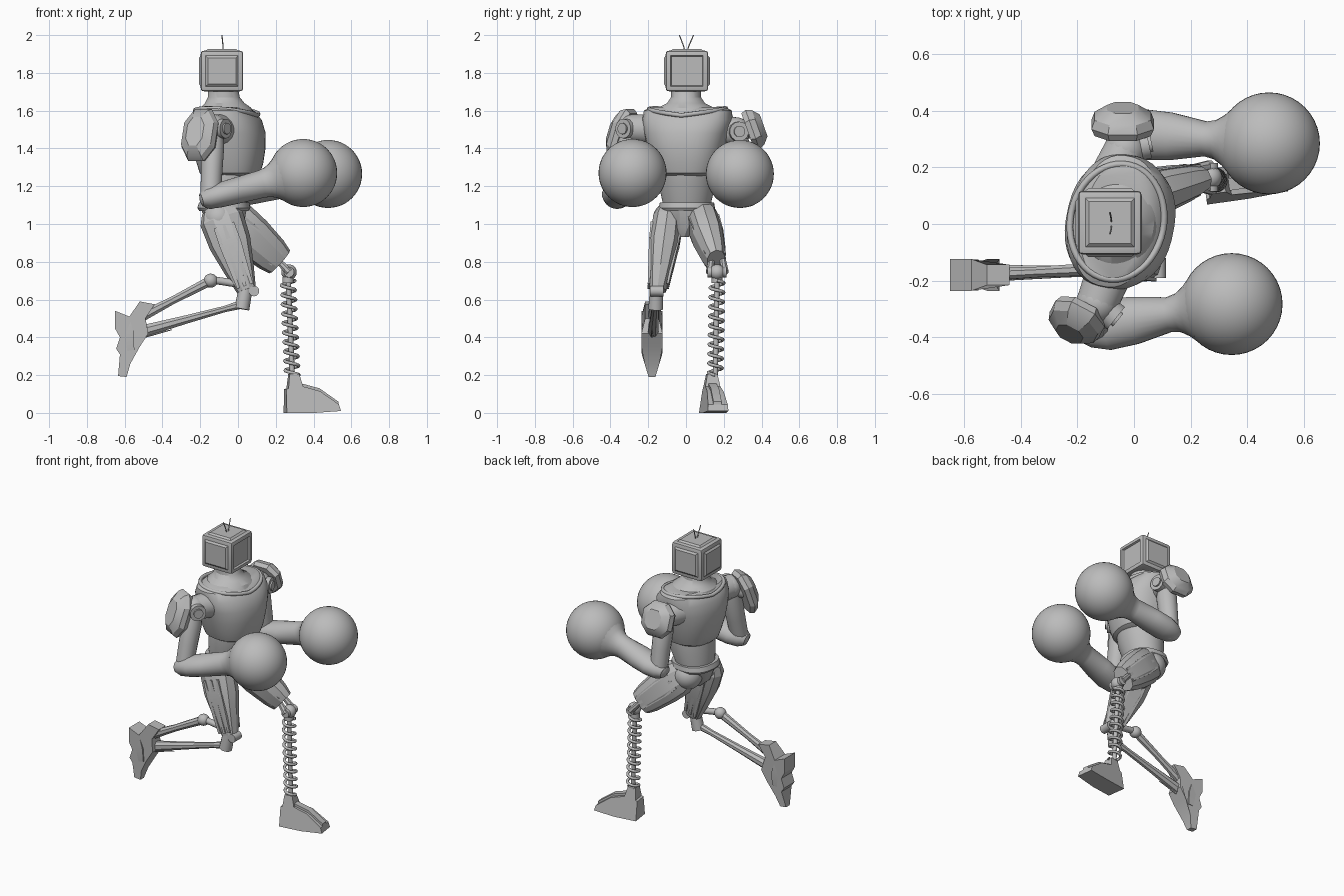
import bpy, bmesh, math
from mathutils import Vector, Matrix

if "Cube" in bpy.data.objects:
    bpy.data.objects.remove(bpy.data.objects["Cube"], do_unlink=True)

grey = bpy.data.materials.new("plain grey")
grey.use_nodes = True
grey.diffuse_color = (0.5, 0.5, 0.5, 1)
grey.node_tree.nodes["Principled BSDF"].inputs["Base Color"].default_value = (0.5, 0.5, 0.5, 1)


def finish(name, bm, angle=30):
    bmesh.ops.recalc_face_normals(bm, faces=bm.faces)
    mesh = bpy.data.meshes.new(name)
    bm.to_mesh(mesh)
    bm.free()
    mesh.materials.append(grey)
    ob = bpy.data.objects.new(name, mesh)
    bpy.context.collection.objects.link(ob)
    bpy.ops.object.select_all(action='DESELECT')
    ob.select_set(True)
    bpy.context.view_layer.objects.active = ob
    bpy.ops.object.shade_smooth_by_angle(angle=math.radians(angle))
    return ob


def loft(name, rings, n, power=1.0, angle=30):
    """Skin over rings of (centre, half axis u, half axis v)."""
    bm = bmesh.new()
    loops = []
    for c, u, v in rings:
        loop = []
        for i in range(n):
            a = 2 * math.pi * (i + 0.5) / n
            cu, sv = math.cos(a), math.sin(a)
            cu = math.copysign(abs(cu) ** power, cu)
            sv = math.copysign(abs(sv) ** power, sv)
            loop.append(bm.verts.new(c + u * cu + v * sv))
        loops.append(loop)
    for p, q in zip(loops, loops[1:]):
        for i in range(n):
            j = (i + 1) % n
            bm.faces.new((p[i], p[j], q[j], q[i]))
    bm.faces.new(loops[0])
    bm.faces.new(loops[-1])
    return finish(name, bm, angle)


def body(name, rings, yaw=0, n=40, power=0.85):
    """Upright loft from (z, x min, x max, y centre, y half width)."""
    rot = Matrix.Rotation(yaw, 3, 'Z')
    return loft(name, [(Vector(((x0 + x1) / 2, cy, z)), rot @ Vector(((x1 - x0) / 2, 0, 0)),
                        rot @ Vector((0, ry, 0))) for z, x0, x1, cy, ry in rings], n, power)


def limb(name, a, b, prof, n=20, side=(0, 1, 0), power=1.0, angle=30):
    """Loft from a to b with (t, half width along side, half height)."""
    a, b = Vector(a), Vector(b)
    d = (b - a).normalized()
    v = d.cross(Vector(side)).normalized()
    u = v.cross(d)
    return loft(name, [(a.lerp(b, t), u * w, v * h) for t, w, h in prof], n, power, angle)


def rod(name, a, b, r, r2=None, n=14):
    s = (0, 1, 0) if abs(a[1] - b[1]) < max(abs(a[0] - b[0]), abs(a[2] - b[2])) else (1, 0, 0)
    e = r if r2 is None else r2
    return limb(name, a, b, [(0, r, r), (1, e, e)], n, s)


def ball(name, c, r):
    bm = bmesh.new()
    bmesh.ops.create_uvsphere(bm, u_segments=40, v_segments=24, radius=r,
                              matrix=Matrix.Translation(c))
    return finish(name, bm)


def tube(name, pts, r, closed=False):
    cu = bpy.data.curves.new(name, 'CURVE')
    cu.dimensions = '3D'
    cu.bevel_depth, cu.bevel_resolution = r, 2
    sp = cu.splines.new('POLY')
    sp.points.add(len(pts) - 1)
    for p, q in zip(sp.points, pts):
        p.co = (*q, 1)
    sp.use_cyclic_u = closed
    tmp = bpy.data.objects.new(name, cu)
    bm = bmesh.new()
    bpy.context.collection.objects.link(tmp)
    bpy.context.view_layer.update()
    bm.from_mesh(tmp.evaluated_get(bpy.context.evaluated_depsgraph_get()).to_mesh())
    bpy.data.objects.remove(tmp, do_unlink=True)
    return finish(name, bm, 60)


def prism(name, pts, cy, width, yaw=0):
    """Side outline in x and z, thickened to +-width(x, z), turned about its first point."""
    bm = bmesh.new()
    sides = [[bm.verts.new((x, cy + s * width(x, z), z)) for x, z in pts] for s in (-1, 1)]
    for f in sides:
        bm.faces.new(f)
    for i in range(len(pts)):
        j = (i + 1) % len(pts)
        bm.faces.new((sides[0][i], sides[0][j], sides[1][j], sides[1][i]))
    bmesh.ops.rotate(bm, verts=bm.verts, cent=(pts[0][0], cy, 0), matrix=Matrix.Rotation(yaw, 3, 'Z'))
    return finish(name, bm, 20)


# Head: bevelled box, sunken screen in front, raised panels on the other sides
bm = bmesh.new()
bmesh.ops.create_cube(bm, size=1, matrix=Matrix.Translation((-0.085, 0.005, 1.81))
                      @ Matrix.Diagonal((0.225, 0.225, 0.215, 1)))
bmesh.ops.bevel(bm, geom=bm.edges[:], offset=0.018, segments=2, affect='EDGES', profile=0.6)
bm.normal_update()
for f in [f for f in bm.faces if f.calc_area() > 0.02 and f.normal.z > -0.5]:
    front = f.normal.x > 0.5
    bmesh.ops.inset_individual(bm, faces=[f], thickness=0.012, depth=0)
    bmesh.ops.inset_individual(bm, faces=[f], thickness=0.006 if front else 0.016,
                               depth=-0.012 if front else 0.01)
finish("head", bm)
for y in (-0.035, 0.04):
    tube("antenna", [(-0.08, y * 0.1, 1.91), (-0.08, y * 0.45, 1.95), (-0.085, y, 2.0)], 0.003)

# Neck and torso
body("neck", [(1.72, -0.16, 0.0, 0, 0.078), (1.67, -0.16, 0.01, 0, 0.08), (1.64, -0.175, 0.035, 0, 0.1),
              (1.615, -0.2, 0.07, 0, 0.15), (1.57, -0.21, 0.09, 0, 0.19)], -0.15, power=1)
yaw = -0.2
body("chest", [(1.25, -0.18, 0.08, 0.005, 0.13), (1.27, -0.2, 0.115, 0.005, 0.165),
               (1.32, -0.215, 0.13, 0.005, 0.185), (1.4, -0.235, 0.142, 0.005, 0.205),
               (1.48, -0.24, 0.142, 0.005, 0.225), (1.55, -0.23, 0.12, 0.008, 0.24),
               (1.6, -0.205, 0.075, 0.01, 0.235), (1.62, -0.18, 0.04, 0.01, 0.2)], yaw)
collar = []
for i in range(48):
    a = 2 * math.pi * i / 48
    p = Matrix.Rotation(yaw, 3, 'Z') @ Vector((0.165 * math.cos(a), 0.205 * math.sin(a), 0))
    collar.append(p + Vector((-0.06, 0.008, 1.585 + 0.025 * abs(math.sin(a)) - 0.01 * math.cos(a))))
tube("collar_ridge", collar, 0.012, True)
body("abdomen", [(1.06, -0.19, 0.035, 0.005, 0.125), (1.12, -0.19, 0.05, 0.005, 0.13),
                 (1.2, -0.19, 0.085, 0.005, 0.148), (1.29, -0.18, 0.1, 0.005, 0.15)], -0.1, power=1)
body("belt", [(1.07, -0.205, 0.055, 0.005, 0.14), (1.085, -0.215, 0.065, 0.005, 0.148),
              (1.115, -0.205, 0.06, 0.005, 0.143)], -0.1)
body("pelvis", [(0.93, -0.1, 0.0, -0.02, 0.035), (0.98, -0.16, 0.03, -0.01, 0.065),
                (1.08, -0.2, 0.05, 0.005, 0.132)], 0, 12, 0.9)

# Arms: shoulder, shoulder pad, upper arm, forearm and round fist
arms = {
    "right": dict(sh=(-0.13, -0.28, 1.505), el=(-0.145, -0.365, 1.14), fist=(0.345, -0.283, 1.27),
                  pad=(-0.2, -0.335, 1.47), out=(-0.42, -0.8, 0.3), size=(0.105, 0.155), disc=(0.75, -0.6, 0)),
    "left": dict(sh=(-0.03, 0.265, 1.49), el=(-0.02, 0.32, 1.15), fist=(0.477, 0.285, 1.265),
                 pad=(-0.04, 0.35, 1.5), out=(0, 0.9, 0.32), size=(0.118, 0.118), disc=(0.95, 0.2, 0)),
}
for s, d in arms.items():
    sh, el, pad = Vector(d["sh"]), Vector(d["el"]), Vector(d["pad"])
    out, disc = Vector(d["out"]).normalized(), Vector(d["disc"]).normalized()
    w, h = d["size"]
    inner = Vector((-0.08, 0.15 if s == "left" else -0.15, 1.5))
    rod(s + "_shoulder_block", inner, sh, 0.085, 0.075, 16)
    ball(s + "_shoulder", sh, 0.075)
    rod(s + "_shoulder_disc", sh, sh + disc * 0.085, 0.052)
    rod(s + "_shoulder_cap", sh, sh + disc * 0.095, 0.03)
    rod(s + "_pad_mount", sh, pad, 0.045)
    limb(s + "_shoulder_pad", pad - out * 0.025, pad + out * 0.065,
         [(0, w * 0.9, h * 0.9), (0.3, w, h), (0.65, w * 0.9, h * 0.88), (1, w * 0.5, h * 0.55)],
         8, out.cross(Vector((0, 0, 1))), 0.85)
    limb(s + "_upper_arm", sh, el, [(0, 0.05, 0.05), (0.25, 0.066, 0.062), (0.6, 0.062, 0.058),
                                   (1, 0.055, 0.055)], 16)
    ball(s + "_elbow", el, 0.06)
    limb(s + "_forearm", el, d["fist"],
         [(-0.1, 0.045, 0.035), (-0.03, 0.07, 0.058), (0.1, 0.09, 0.066), (0.3, 0.085, 0.07), (0.55, 0.062, 0.074),
          (0.62, 0.07, 0.08), (0.68, 0.09, 0.095), (0.74, 0.12, 0.12)], 24)
    ball(s + "_fist", d["fist"], 0.18)

# Thighs: faceted shells with raised lengthwise strips
thighs = {
    "right": ((-0.105, -0.09, 1.08), (0.045, -0.15, 0.65),
              [(0, 0.055, 0.09), (0.12, 0.078, 0.118), (0.42, 0.085, 0.112), (0.75, 0.065, 0.08), (1, 0.045, 0.052)]),
    "left": ((-0.07, 0.075, 1.06), (0.22, 0.16, 0.80),
             [(0, 0.06, 0.09), (0.2, 0.085, 0.118), (0.5, 0.085, 0.115), (0.85, 0.066, 0.098), (1, 0.05, 0.082)]),
}
for s, (a, b, prof) in thighs.items():
    limb(s + "_thigh", a, b, prof, 10, power=0.85, angle=20)
    a, b = Vector(a), Vector(b)
    v = (b - a).normalized().cross(Vector((0, 1, 0))).normalized()
    for sy in (-1, 1):
        for k in (-0.45, 0.0, 0.45):
            p = a.lerp(b, 0.2) + Vector((0, sy * 0.079, 0)) + v * k * 0.11
            q = a.lerp(b, 0.95) + Vector((0, sy * 0.05, 0)) + v * k * 0.08
            limb(s + "_thigh_strip", p, q, [(0, 0.008, 0.01), (0.3, 0.014, 0.019), (1, 0.008, 0.012)], 4)

# Right knee, two strut shin and trailing foot
ball("right_hip", (-0.1, -0.09, 1.03), 0.085)
rod("right_knee_post", (0.045, -0.155, 0.68), (0.02, -0.16, 0.55), 0.036, 0.04)
rod("right_knee_axle", (0.085, -0.19, 0.645), (0.085, -0.12, 0.645), 0.028)
limb("right_lower_strut", (0.04, -0.16, 0.58), (-0.53, -0.175, 0.425),
     [(0, 0.024, 0.026), (0.2, 0.02, 0.018), (0.55, 0.024, 0.024), (1, 0.032, 0.036)], 8)
rod("right_upper_link", (0.05, -0.155, 0.675), (-0.14, -0.16, 0.705), 0.02)
ball("right_strut_joint", (-0.145, -0.16, 0.7), 0.037)
limb("right_upper_strut", (-0.145, -0.16, 0.7), (-0.55, -0.18, 0.49),
     [(0, 0.024, 0.028), (0.5, 0.02, 0.022), (1, 0.026, 0.032)], 8)
prism("right_foot", [(-0.65, 0.54), (-0.575, 0.51), (-0.52, 0.59), (-0.44, 0.575), (-0.49, 0.5), (-0.475, 0.42),
                     (-0.52, 0.35), (-0.57, 0.26), (-0.59, 0.19), (-0.635, 0.195), (-0.625, 0.31),
                     (-0.645, 0.34), (-0.625, 0.4), (-0.65, 0.445)], -0.18,
      lambda x, z: 0.036 if x > -0.53 and z > 0.45 else min(0.056, 0.018 + 0.3 * max(0, z - 0.19)))
for y in (-0.218, -0.142):
    limb("right_foot_plate", (-0.6, y, 0.5), (-0.57, y, 0.33), [(0, 0.02, 0.035), (0.5, 0.024, 0.05), (1, 0.012, 0.03)], 4)
rod("right_foot_spur", (-0.52, -0.18, 0.4), (-0.35, -0.18, 0.44), 0.01, 0.002, 6)

# Left knee, spring shin and planted foot
ball("left_hip", (-0.07, 0.08, 1.03), 0.09)
for y in (0.125, 0.205):
    rod("left_knee_bracket", (0.2, y * 0.7 + 0.05, 0.82), (0.27, y, 0.745), 0.016, 0.022, 8)
rod("left_knee_axle", (0.27, 0.115, 0.745), (0.27, 0.215, 0.745), 0.028)
ball("left_knee", (0.27, 0.165, 0.745), 0.041)
top, low = Vector((0.265, 0.165, 0.7)), Vector((0.287, 0.155, 0.2))
turns, steps = 10, 16
coil = []
for i in range(turns * steps + 1):
    a = 2 * math.pi * i / steps
    coil.append(top.lerp(low, i / (turns * steps)) + Vector((math.cos(a), math.sin(a), 0)) * 0.036)
tube("left_shin_spring", coil, 0.009)
rod("left_shin_core", top + Vector((0, 0, 0.04)), low, 0.014)
rod("left_spring_cup", top + Vector((0, 0, 0.02)), top - Vector((0, 0, 0.012)), 0.03)
prism("left_foot", [(0.25, 0.0), (0.25, 0.125), (0.262, 0.13), (0.27, 0.205), (0.322, 0.205), (0.34, 0.14),
                    (0.43, 0.115), (0.53, 0.045), (0.54, 0.01), (0.4, 0.0)], 0.13,
      lambda x, z: 0.062 - 0.2 * max(0, z - 0.03) - 0.05 * max(0, x - 0.4), 0.14)
prism("left_foot_ridge", [(0.3, 0.1), (0.3, 0.165), (0.43, 0.13), (0.53, 0.06), (0.53, 0.04)], 0.135,
      lambda x, z: 0.022, 0.14)
